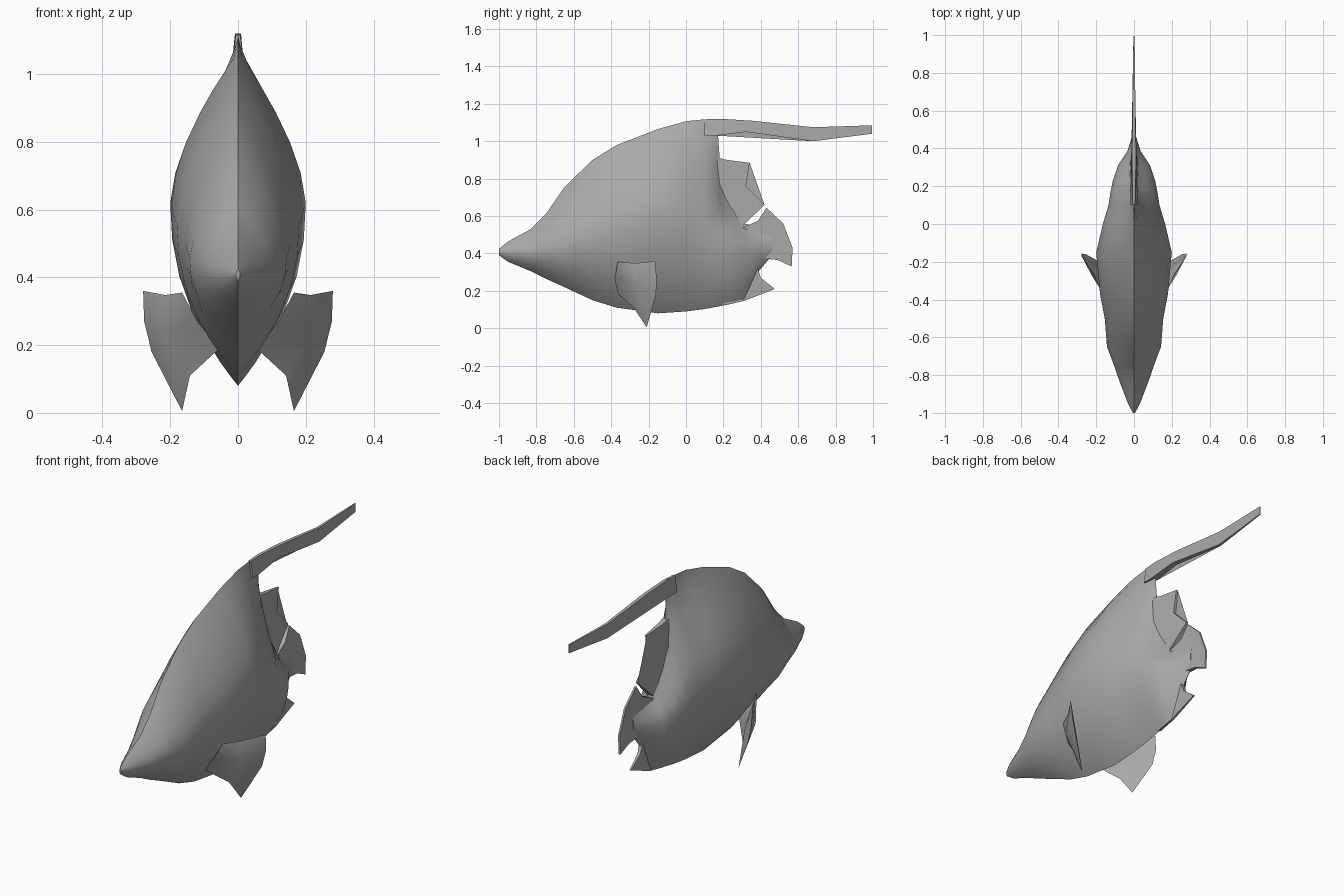
import bpy, bmesh, math

skin = bpy.data.materials.new("fish_grey")
skin.diffuse_color = (0.40, 0.40, 0.40, 1)


def finish(bm, name, angle=40):
    bmesh.ops.recalc_face_normals(bm, faces=bm.faces)
    me = bpy.data.meshes.new(name)
    bm.to_mesh(me)
    bm.free()
    ob = bpy.data.objects.new(name, me)
    bpy.context.collection.objects.link(ob)
    me.materials.append(skin)
    bpy.ops.object.select_all(action='DESELECT')
    ob.select_set(True)
    bpy.context.view_layer.objects.active = ob
    bpy.ops.object.shade_smooth_by_angle(angle=math.radians(angle))
    return ob


# Body: stations (y, bottom, top, widest height, half width, pinch of the upper half)
STATIONS = [
    (-1.0, .39, .425, .41, .006, 1), (-.95, .355, .465, .41, .032, 1),
    (-.83, .305, .53, .41, .078, 1), (-.75, .265, .61, .43, .105, 1),
    (-.65, .22, .755, .45, .143, 1), (-.5, .15, .90, .50, .155, 1),
    (-.37, .11, .98, .55, .18, 1), (-.15, .08, 1.065, .62, .20, 1),
    (0, .09, 1.107, .60, .165, 1.2), (.10, .103, 1.117, .55, .135, 1.9),
    (.165, .115, 1.12, .50, .125, 2.8), (.18, .118, .91, .49, .122, 2.4),
    (.23, .128, .74, .46, .112, 1.8), (.31, .146, .56, .43, .085, 1.3),
    (.385, .30, .545, .43, .035, 1.2), (.46, .39, .52, .44, .012, 1),
]
STEPS = [0, .2, .4, .6, .75, .88, .96]


def section(y, zb, zt, zm, w, pinch):
    right = [(w * (1 - s ** 2.2), zm + (zb - zm) * s) for s in reversed(STEPS)]
    right += [(w * (1 - s ** 1.6) ** pinch, zm + (zt - zm) * s) for s in STEPS[1:]]
    ring = [(0, zb)] + right + [(0, zt)] + [(-x, z) for x, z in reversed(right)]
    return [(x, y, z) for x, z in ring]


bm = bmesh.new()
rings = [[bm.verts.new(p) for p in section(*st)] for st in STATIONS]
for a, b in zip(rings, rings[1:]):
    for i in range(len(a)):
        j = (i + 1) % len(a)
        bm.faces.new((a[i], a[j], b[j], b[i]))
bm.faces.new(rings[0])
bm.faces.new(rings[-1])
finish(bm, "body", 50)


# Flat fins: outlines of (y, z, half thickness)
def fin(name, outline):
    bm = bmesh.new()
    sides = [[bm.verts.new((sx * h, y, z)) for y, z, h in outline] for sx in (-1, 1)]
    n = len(outline)
    for i in range(n):
        j = (i + 1) % n
        bm.faces.new((sides[0][i], sides[0][j], sides[1][j], sides[1][i]))
    caps = [bm.faces.new(s) for s in sides]
    bmesh.ops.triangulate(bm, faces=caps)
    return finish(bm, name, 35)


fin("dorsal_streamer", [
    (.10, 1.117, .006), (.18, 1.12, .008), (.35, 1.11, .010), (.68, 1.075, .007),
    (.995, 1.085, .003), (.995, 1.04, .003), (.68, 1.0, .007), (.32, 1.05, .014),
    (.16, 1.03, .018), (.10, 1.03, .018)])
fin("rear_dorsal_fin", [
    (.12, .91, .02), (.175, .91, .016), (.22, .90, .012), (.34, .885, .005),
    (.32, .76, .007), (.42, .66, .005), (.30, .545, .02), (.20, .56, .03)])
fin("tail_fin", [
    (.28, .53, .02), (.32, .545, .02), (.385, .575, .012), (.43, .645, .005),
    (.52, .56, .005), (.57, .43, .005), (.565, .33, .005), (.49, .365, .008),
    (.40, .375, .015), (.28, .40, .02)])
fin("anal_fin", [
    (.24, .37, .03), (.40, .38, .014), (.38, .33, .012), (.40, .27, .008),
    (.475, .21, .004), (.31, .146, .006), (.20, .125, .008)])

# Pectoral fins: cupped fan swept back from each flank
RIM = [(.165, -.365, .355), (.215, -.265, .348), (.28, -.165, .36), (.277, -.157, .27),
       (.255, -.16, .18), (.165, -.21, .005), (.142, -.28, .11), (.055, -.37, .19),
       (.12, -.38, .27)]
for side, label in ((1, "right"), (-1, "left")):
    bm = bmesh.new()
    rim = [bm.verts.new((side * x, y, z)) for x, y, z in RIM]
    front = bm.verts.new((side * .222, -.275, .235))
    back = bm.verts.new((side * .195, -.225, .235))
    for i in range(len(rim)):
        j = (i + 1) % len(rim)
        bm.faces.new((rim[i], rim[j], front))
        bm.faces.new((rim[j], rim[i], back))
    finish(bm, label + "_pectoral_fin", 60)
